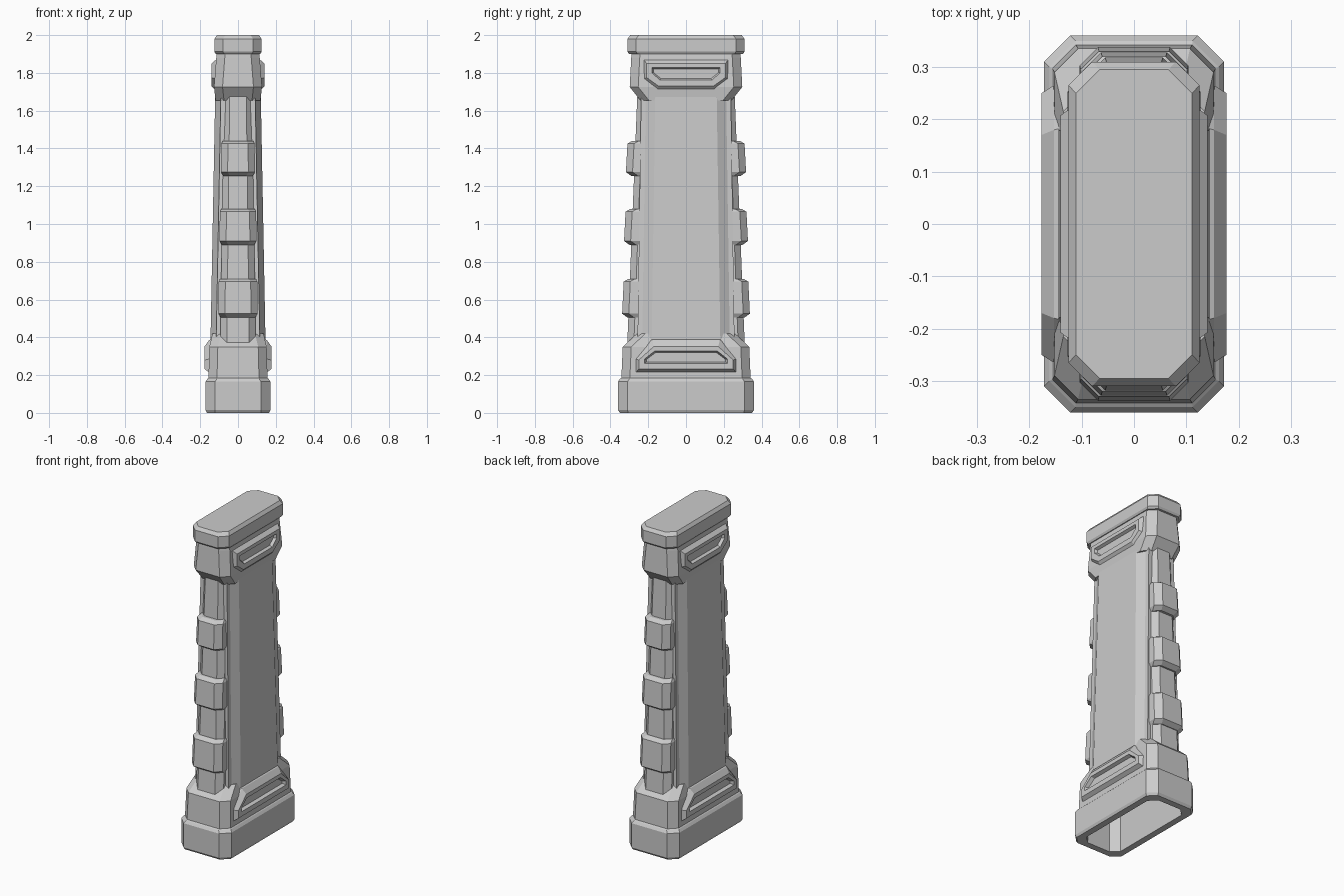
import bpy, bmesh

default = bpy.data.objects.get("Cube")
if default:
    bpy.data.objects.remove(default, do_unlink=True)

stone = bpy.data.materials.new("plain grey")
stone.use_nodes = True
GREY = (0.6, 0.6, 0.6, 1)
stone.diffuse_color = GREY
stone.node_tree.nodes["Principled BSDF"].inputs["Base Color"].default_value = GREY


def mirrored(z, quadrant):
    """Horizontal ring from one quadrant of corner points."""
    ring = []
    for sx, sy in ((1, 1), (-1, 1), (-1, -1), (1, -1)):
        points = quadrant if sx * sy > 0 else quadrant[::-1]
        ring += [(sx * x, sy * y, z) for x, y in points]
    return ring


def octagon(z, hx, hy, cut=0.045):
    return mirrored(z, [(hx, hy - cut), (hx - cut, hy)])


def loft(name, rings):
    """Skin a stack of rings and close both ends."""
    bm = bmesh.new()
    loops = [[bm.verts.new(p) for p in ring] for ring in rings]
    for a, b in zip(loops, loops[1:]):
        for i in range(len(a)):
            j = (i + 1) % len(a)
            bm.faces.new((a[i], a[j], b[j], b[i]))
    bm.faces.new(loops[0])
    bm.faces.new(loops[-1])
    bmesh.ops.recalc_face_normals(bm, faces=bm.faces)
    mesh = bpy.data.meshes.new(name)
    bm.to_mesh(mesh)
    bm.free()
    mesh.materials.append(stone)
    obj = bpy.data.objects.new(name, mesh)
    bpy.context.collection.objects.link(obj)
    return obj


# Hollow plinth with the lower collar above it
loft("plinth", [
    octagon(0.33, 0.115, 0.30), octagon(0.0, 0.125, 0.31),
    octagon(0.0, 0.165, 0.35), octagon(0.015, 0.172, 0.36, 0.05),
    octagon(0.165, 0.172, 0.36, 0.05), octagon(0.18, 0.162, 0.35, 0.05),
    octagon(0.185, 0.156, 0.342), octagon(0.35, 0.152, 0.335),
    octagon(0.42, 0.135, 0.26)])


# Tapered shaft with chamfered, stepped edges
def shaft_ring(z, hx, hy):
    return mirrored(z, [(hx, hy - 0.075), (hx - 0.028, hy - 0.025),
                        (hx - 0.03, hy)])


loft("shaft", [shaft_ring(0.36, 0.146, 0.257), shaft_ring(1.72, 0.12, 0.237)])

# Narrow spine showing on the front and back
loft("spine", [octagon(0.34, 0.095, 0.312, 0.035),
               octagon(1.75, 0.073, 0.255, 0.03)])

# Raised bands across the spine
for label, bottom, top, hx, hy in (("lower", 0.505, 0.71, 0.104, 0.34),
                                   ("middle", 0.89, 1.08, 0.098, 0.33),
                                   ("upper", 1.255, 1.44, 0.09, 0.32)):
    loft(label + "_band", [
        octagon(bottom, hx - 0.012, hy - 0.03, 0.035),
        octagon(bottom + 0.02, hx, hy - 0.002, 0.035),
        octagon(top - 0.015, hx - 0.002, hy - 0.01, 0.035),
        octagon(top, hx - 0.01, hy - 0.035, 0.035)])

# Upper collar and cap
loft("upper_collar", [
    octagon(1.655, 0.119, 0.242), octagon(1.725, 0.127, 0.298),
    octagon(1.88, 0.115, 0.29), octagon(1.905, 0.112, 0.288)])
loft("cap", [
    octagon(1.9, 0.118, 0.302), octagon(1.912, 0.125, 0.31),
    octagon(1.98, 0.125, 0.31), octagon(2.0, 0.111, 0.295)])


# Side plaques with a recessed slot
def plaque_ring(x, wide, narrow, flat, mid, tip):
    half = [(wide, flat), (wide, mid), (narrow, tip)]
    return ([(x, y, z) for y, z in half]
            + [(x, -y, z) for y, z in half[::-1]])


for side, s in (("left", 1), ("right", -1)):
    loft(side + "_lower_plaque", [
        plaque_ring(s * 0.13, 0.275, 0.185, 0.205, 0.295, 0.395),
        plaque_ring(s * 0.153, 0.265, 0.18, 0.215, 0.285, 0.385),
        plaque_ring(s * 0.177, 0.25, 0.17, 0.232, 0.28, 0.352),
        plaque_ring(s * 0.177, 0.22, 0.165, 0.262, 0.285, 0.328),
        plaque_ring(s * 0.157, 0.21, 0.16, 0.27, 0.283, 0.32)])
    loft(side + "_upper_plaque", [
        plaque_ring(s * 0.1, 0.228, 0.155, 1.875, 1.765, 1.7),
        plaque_ring(s * 0.12, 0.222, 0.15, 1.867, 1.768, 1.708),
        plaque_ring(s * 0.14, 0.208, 0.145, 1.85, 1.775, 1.73),
        plaque_ring(s * 0.14, 0.18, 0.138, 1.828, 1.8, 1.762),
        plaque_ring(s * 0.123, 0.172, 0.133, 1.82, 1.802, 1.77)])
